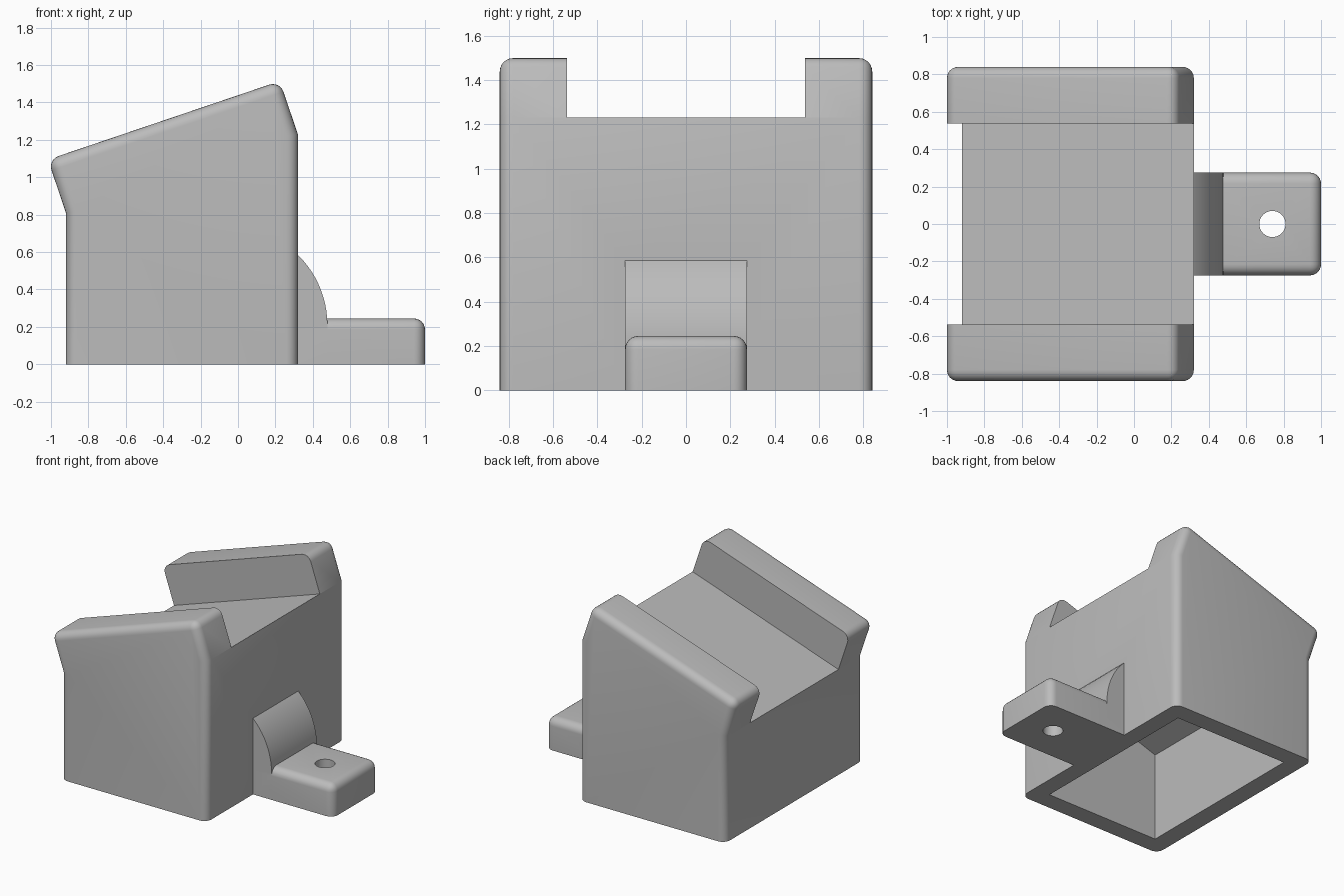
import bpy, bmesh, math
from mathutils import Vector

if "Cube" in bpy.data.objects:
    bpy.data.objects.remove(bpy.data.objects["Cube"], do_unlink=True)

grey = bpy.data.materials.new("plain grey")
grey.use_nodes = True
COLOUR = (0.5, 0.5, 0.5, 1)
grey.diffuse_color = COLOUR
grey.node_tree.nodes["Principled BSDF"].inputs["Base Color"].default_value = COLOUR

SLOPE = 0.42 / 1.24
ROUND = 0.06


def floor_z(x, drop=0.0):
    """Height of the sloping cradle floor at x."""
    return 1.122 + SLOPE * x - drop


def prism(name, profile, half_width, rounded=None):
    """Extrude an x-z profile along y; round the edges picked by a rule."""
    bm = bmesh.new()
    face = bm.faces.new([bm.verts.new((x, -half_width, z)) for x, z in profile])
    new = bmesh.ops.extrude_face_region(bm, geom=[face])["geom"]
    moved = [v for v in new if isinstance(v, bmesh.types.BMVert)]
    bmesh.ops.translate(bm, verts=moved, vec=(0, 2 * half_width, 0))
    bmesh.ops.recalc_face_normals(bm, faces=bm.faces)
    if rounded:
        edges = [e for e in bm.edges if rounded(*(v.co for v in e.verts))]
        bmesh.ops.bevel(bm, geom=edges, offset=ROUND, offset_type='OFFSET',
                        segments=6, profile=0.5, affect='EDGES')
    mesh = bpy.data.meshes.new(name)
    bm.to_mesh(mesh)
    bm.free()
    mesh.materials.append(grey)
    obj = bpy.data.objects.new(name, mesh)
    bpy.context.collection.objects.link(obj)
    return obj


def combine(target, other, operation):
    """Apply a boolean and discard the helper object."""
    mod = target.modifiers.new(operation, 'BOOLEAN')
    mod.operation, mod.solver, mod.object = operation, 'EXACT', other
    bpy.context.view_layer.objects.active = target
    bpy.ops.object.modifier_apply(modifier=mod.name)
    bpy.data.objects.remove(other, do_unlink=True)


# Main block: upright walls, then leaning rails square to the sloping floor
low, high = Vector((-0.92, 0.81)), Vector((0.32, 1.23))
lean = Vector((-SLOPE, 1)).normalized() * 0.30
outline = [(low.x, 0), (high.x, 0), high, high + lean, low + lean, low]


def block_edge(a, b):
    along_y = abs(a.y - b.y) > 0.1
    if along_y:
        bend = min(abs(a.z - low.y), abs(a.z - high.y)) < 0.01
        return a.z > 0.1 and not bend
    return max(a.z, b.z) > 0.1


block = prism("cradle_block", outline, 0.84, block_edge)

# Sloping channel between the rails
channel = prism("channel_cutter", [(-1.4, floor_z(-1.4)), (0.8, floor_z(0.8)),
                                   (0.8, 2.2), (-1.4, 2.2)], 0.537)
combine(block, channel, 'DIFFERENCE')

# Hollow underside with a ceiling parallel to the channel floor
x0, x1 = -0.78, 0.185
cavity = prism("cavity_cutter", [(x0, -0.2), (x1, -0.2), (x1, floor_z(x1, 0.18)),
                                 (x0, floor_z(x0, 0.18))], 0.70)
combine(block, cavity, 'DIFFERENCE')

# Mounting tab, rounded on its top and outer corners
tab = prism("mounting_tab", [(0.25, 0), (1.0, 0), (1.0, 0.245), (0.25, 0.245)], 0.275,
            lambda a, b: max(a.z, b.z) > 0.1 and max(a.x, b.x) > 0.9)

# Curved gusset between the block and the tab
radius, end = 0.524, math.asin(0.397 / 0.524)
arc = [(-0.046 + radius * math.cos(end * i / 12), 0.21 + radius * math.sin(end * i / 12))
       for i in range(13)]
gusset = prism("gusset", [(0.25, 0), (0.478, 0)] + arc + [(0.25, arc[-1][1])], 0.275)
combine(tab, gusset, 'UNION')

# Screw hole through the tab
bpy.ops.mesh.primitive_cylinder_add(vertices=40, radius=0.07, depth=1, location=(0.74, 0, 0))
hole = bpy.context.object
hole.data.materials.append(grey)
combine(tab, hole, 'DIFFERENCE')
combine(block, tab, 'UNION')

bpy.ops.object.select_all(action='DESELECT')
block.select_set(True)
bpy.context.view_layer.objects.active = block
bpy.ops.object.shade_smooth_by_angle(angle=math.radians(30))
